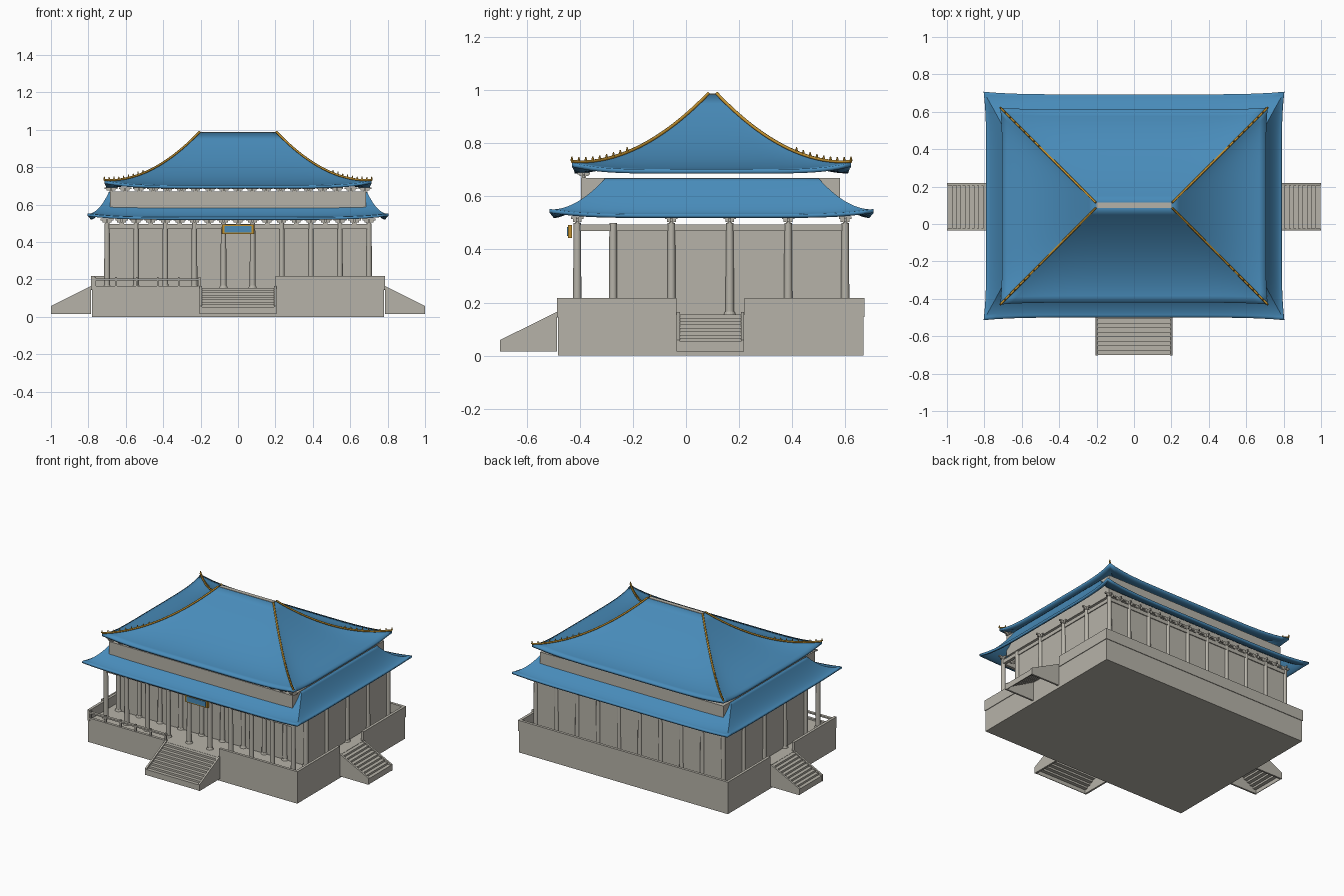
import bpy, bmesh
from mathutils import Vector, Matrix

cube = bpy.data.objects.get("Cube")
if cube:
    bpy.data.objects.remove(cube, do_unlink=True)


def material(name, rgb):
    m = bpy.data.materials.new(name)
    m.use_nodes = True
    m.diffuse_color = (*rgb, 1)
    bsdf = m.node_tree.nodes["Principled BSDF"]
    bsdf.inputs["Base Color"].default_value = (*rgb, 1)
    bsdf.inputs["Roughness"].default_value = 0.8
    return m


STONE = material("warm grey stone", (0.47, 0.45, 0.395))
BLUE = material("blue roof tile", (0.065, 0.26, 0.49))
GOLD = material("gold trim", (0.55, 0.29, 0.03))


def finish(name, bm, mat):
    bmesh.ops.recalc_face_normals(bm, faces=bm.faces)
    me = bpy.data.meshes.new(name)
    bm.to_mesh(me)
    bm.free()
    me.materials.append(mat)
    ob = bpy.data.objects.new(name, me)
    bpy.context.collection.objects.link(ob)
    return ob


def boxes(name, spans, mat=STONE):
    """One object from boxes given as (x0, x1, y0, y1, z0, z1)."""
    bm = bmesh.new()
    for x0, x1, y0, y1, z0, z1 in spans:
        mid = Vector((x0 + x1, y0 + y1, z0 + z1)) / 2
        size = Matrix.Diagonal((x1 - x0, y1 - y0, z1 - z0, 1))
        bmesh.ops.create_cube(bm, size=1, matrix=Matrix.Translation(mid) @ size)
    return finish(name, bm, mat)


def cones(name, spots, r1, r2, z0, z1, sides, mat=STONE):
    """Upright cylinders or cones; each spot is (x, y, base offset)."""
    bm = bmesh.new()
    for x, y, z in spots:
        place = Matrix.Translation((x, y, z + (z0 + z1) / 2))
        bmesh.ops.create_cone(bm, cap_ends=True, segments=sides, radius1=r1,
                              radius2=r2, depth=z1 - z0, matrix=place)
    return finish(name, bm, mat)


def extrude(bm, profile, x0, x1):
    """Push a (y, z) outline along x."""
    face = bm.faces.new([bm.verts.new((x0, y, z)) for y, z in profile])
    out = bmesh.ops.extrude_face_region(bm, geom=[face])["geom"]
    moved = [v for v in out if isinstance(v, bmesh.types.BMVert)]
    bmesh.ops.translate(bm, verts=moved, vec=(x1 - x0, 0, 0))


# Platform, with parapets broken at the three stairs
FLOOR, TOP = 0.155, 0.218
PX, PY0, PY1, T = 0.785, -0.487, 0.673, 0.018
boxes("platform", [(-PX + .004, PX - .004, PY0 + .004, PY1 - .004, 0, FLOOR)])
walls = [(-PX, PX, PY1 - T, PY1, FLOOR - .01, TOP),
         (0.2, PX, PY0, PY0 + T, FLOOR - .01, TOP)]
for x in (-PX, PX - T):
    walls += [(x, x + T, PY0, -0.035, FLOOR - .01, TOP),
              (x, x + T, 0.22, PY1, FLOOR - .01, TOP)]
boxes("parapet", walls)
rails = [(-PX, -0.2, PY0, PY0 + T, z, z + .01) for z in (FLOOR, 0.195)]
rails += [(x, x + .01, PY0 + .004, PY0 + .014, FLOOR, 0.212)
          for x in [-0.77 + 0.112 * i for i in range(6)]]
boxes("front_railing", rails)


# Stairs: a thin stepped slab between two sloping cheeks
def stair(name, half, place):
    bm = bmesh.new()
    run, n = 0.215, 9
    cheek = [(-run, .015), (-run, .058), (0, .165), (0, .015)]
    for s in (-1, 1):
        extrude(bm, cheek, s * half, s * (half - .012))
    line = [(-run + .002, .015)]
    for i in range(n):
        z = .053 + (FLOOR - .053) * i / (n - 1)
        line += [(-run * (1 - i / n) + .002, z), (-run * (1 - (i + 1) / n) + .002, z)]
    under = [(y + .004, z - .012) for y, z in reversed(line[1:])]
    extrude(bm, line + under + [(-run + .006, .015)], -half + .012, half - .012)
    ob = finish(name, bm, STONE)
    ob.matrix_world = place


stair("front_stair", 0.205, Matrix.Translation((0, PY0, 0)))
for name, s in (("left_stair", 1), ("right_stair", -1)):
    turn = Matrix.Rotation(s * 1.570796, 4, 'Z')
    stair(name, 0.127, Matrix.Translation((s * PX, 0.092, 0)) @ turn)

# Hall walls, porch beams and columns
COLS = [-0.7 + 0.1556 * i for i in range(10)]
SIDES = [-0.055, 0.165, 0.385]
HX, HY0, HY1, FRONT, WT = 0.7, -0.275, 0.605, -0.41, 0.495
boxes("hall_walls", [(-HX, HX, HY0, HY1, FLOOR, WT)])
beams = [(-HX, HX, FRONT - .01, FRONT + .01, .47, WT),
         (-HX - .006, HX + .006, HY1, HY1 + .006, .47, WT)]
for s in (-HX, HX):
    beams.append((s - .01, s + .01, FRONT, HY0, .47, WT))
    beams.append((s - .006, s + .006, HY0, HY1, .47, WT))
boxes("beams", beams)
spots = [(x, y, 0) for x in COLS for y in (FRONT, HY0, HY1 - .005)]
spots += [(s * HX, y, 0) for s in (-1, 1) for y in SIDES]
cols = cones("columns", spots, .016, .014, FLOOR, WT + .005, 12)
cones("column_bases", spots, .022, .018, FLOOR, FLOOR + .012, 12)


# Bracket clusters under both eaves
def brackets(name, places, z, h):
    parts = []
    for x, y in places:
        for r, a, b in ((.012, 0, .35), (.024, .3, .65), (.034, .65, 1)):
            parts.append((x - r, x + r, y - .005, y + .005, z + a * h, z + b * h))
            parts.append((x - .005, x + .005, y - r * .7, y + r * .7, z + a * h, z + b * h))
    boxes(name, parts)


row = [-0.7 + 0.0778 * i for i in range(19)]
low = [(x, y) for x in row for y in (FRONT, HY1 - .005)]
low += [(s * HX, y) for s in (-1, 1) for y in SIDES]
brackets("lower_brackets", low, WT, .03)
brackets("upper_brackets", [(x * .97, -0.385) for x in row], .67, .02)

# Upper storey band
boxes("upper_storey", [(-0.685, 0.685, -0.396, 0.58, 0.528, 0.67)])


# Curved hipped roofs
def roof_point(r, side, u, t):
    """Point at u (-1..1 along the side) and t (0 top, 1 eave)."""
    tx, ty0, ty1, ex, ey0, ey1, ztop, zeave, power, lift, flare = r
    hx = tx + (ex - tx) * t
    y0, y1 = ty0 + (ey0 - ty0) * t, ty1 + (ey1 - ty1) * t
    rise = abs(u) ** 6 * t ** 2
    f = flare * rise
    hx, y0, y1 = hx + f, y0 - f, y1 + f
    my, hy = (y0 + y1) / 2, (y1 - y0) / 2
    x, y = {"front": (hx * u, y0), "right": (hx, my + hy * u),
            "back": (-hx * u, y1), "left": (-hx, my - hy * u)}[side]
    return Vector((x, y, zeave + (ztop - zeave) * (1 - t) ** power + lift * rise))


def roof(name, r, thick, nu=28, nt=14):
    bm = bmesh.new()
    for side in ("front", "right", "back", "left"):
        grid = [[bm.verts.new(roof_point(r, side, 2 * i / nu - 1, j / nt))
                 for i in range(nu + 1)] for j in range(nt + 1)]
        for a, b in zip(grid, grid[1:]):
            for i in range(nu):
                bm.faces.new((b[i], b[i + 1], a[i + 1], a[i]))
    bmesh.ops.remove_doubles(bm, verts=bm.verts, dist=1e-5)
    ob = finish(name, bm, BLUE)
    if sum(p.normal.z for p in ob.data.polygons) < 0:
        ob.data.flip_normals()
    mod = ob.modifiers.new("thickness", 'SOLIDIFY')
    mod.thickness, mod.offset = thick, -1
    return ob


LOWER = (.69, -.305, .5, .79, -.5, .693, .668, .532, 1.6, .02, .014)
UPPER = (.205, .085, .115, .705, -.42, .612, .985, .702, 1.85, .026, .01)
roofs = [roof("lower_roof", LOWER, .014), roof("upper_roof", UPPER, .016)]
boxes("ridge_cap", [(-.2, .2, .086, .114, .97, .987)])

# Gold hip ridges with small roof figures
figures = []
hips = bpy.data.curves.new("hip_ridges", 'CURVE')
hips.dimensions = '3D'
hips.bevel_depth, hips.bevel_resolution, hips.use_fill_caps = .006, 1, True
for side, u in (("front", -1), ("front", 1), ("back", -1), ("back", 1)):
    line = hips.splines.new('POLY')
    line.points.add(20)
    for i, p in enumerate(line.points):
        p.co = (*(roof_point(UPPER, side, u, i / 20) + Vector((0, 0, .004))), 1)
    figures += [roof_point(UPPER, side, u, .6 + .05 * i) for i in range(9)]
hips.materials.append(GOLD)
bpy.context.collection.objects.link(bpy.data.objects.new("hip_ridges", hips))
cones("roof_figures", figures, .006, .002, .006, .022, 6, GOLD)

# Name board over the entrance, left blank
boxes("board_frame", [(-.085, .085, -.445, -.43, .443, .492)], GOLD)
boxes("board_panel", [(-.072, .072, -.449, -.444, .451, .485)], BLUE)

# Smooth shading on the round parts
bpy.ops.object.select_all(action='DESELECT')
for ob in roofs + [cols]:
    ob.select_set(True)
bpy.context.view_layer.objects.active = cols
bpy.ops.object.shade_smooth_by_angle(angle=0.6)
